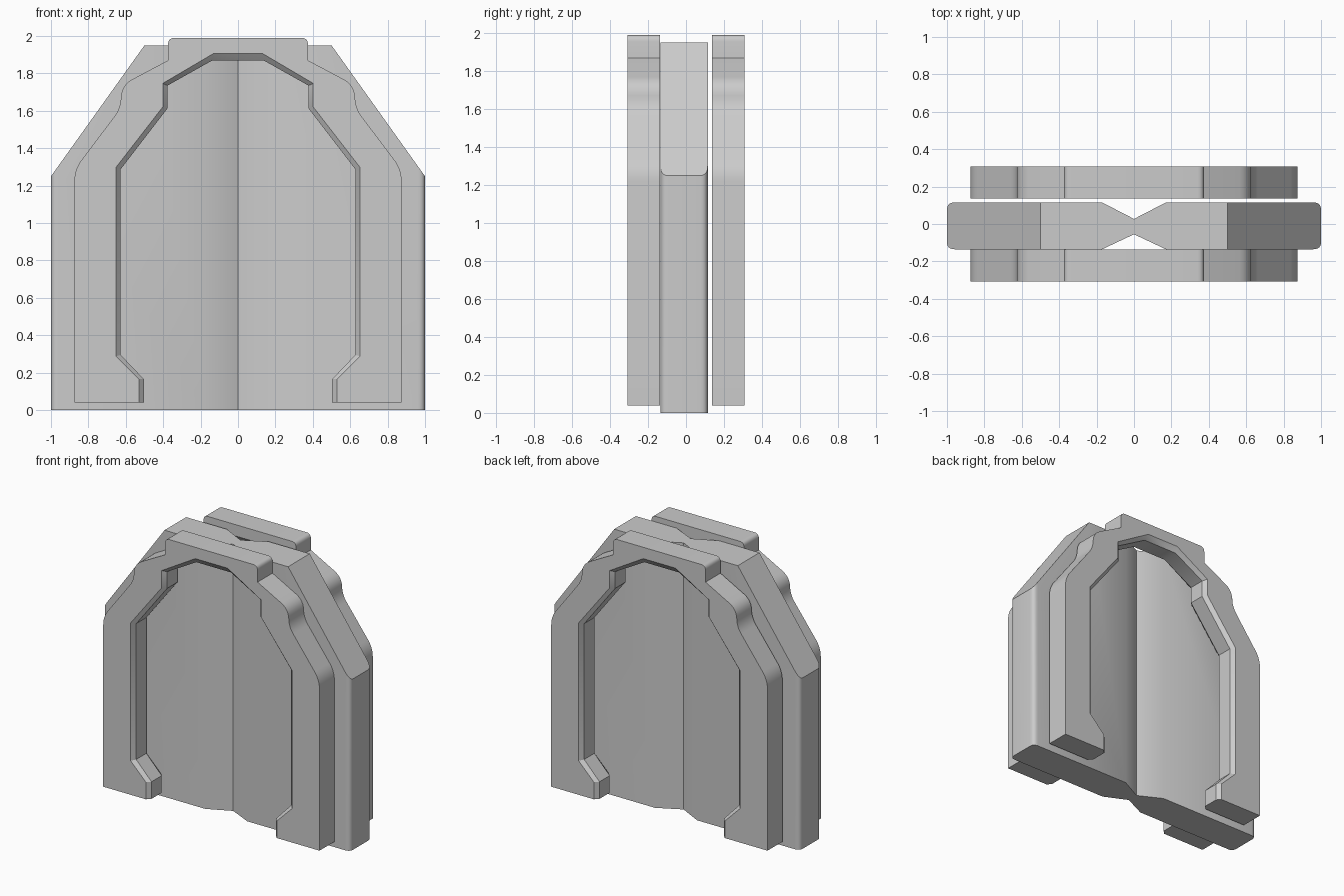
import bpy, bmesh
from mathutils import Vector

if "Cube" in bpy.data.objects:
    bpy.data.objects.remove(bpy.data.objects["Cube"])


def fillet(points, steps=6):
    """Round each (a, b, t) corner, t = distance from the corner to the curve start."""
    out = []
    for i, (a, b, t) in enumerate(points):
        c = Vector((a, b))
        if t == 0:
            out.append(c)
            continue
        p = Vector(points[i - 1][:2])
        n = Vector(points[(i + 1) % len(points)][:2])
        s = c + (p - c).normalized() * t
        e = c + (n - c).normalized() * t
        for k in range(steps + 1):
            u = k / steps
            out.append(s * (1 - u) ** 2 + c * 2 * u * (1 - u) + e * u * u)
    return [tuple(v) for v in out]


def flip(points):
    return [(-p[0],) + tuple(p[1:]) for p in reversed(points)]


def loft(bm, rings):
    """Skin a stack of closed rings and cap both ends."""
    loops = [[bm.verts.new(p) for p in ring] for ring in rings]
    for lo, hi in zip(loops, loops[1:]):
        for i in range(len(lo)):
            bm.faces.new((lo[i - 1], lo[i], hi[i], hi[i - 1]))
    bm.faces.new(loops[0])
    bm.faces.new(loops[-1])


def finish(bm, name):
    bmesh.ops.recalc_face_normals(bm, faces=bm.faces[:])
    mesh = bpy.data.meshes.new(name)
    bm.to_mesh(mesh)
    bm.free()
    obj = bpy.data.objects.new(name, mesh)
    bpy.context.collection.objects.link(obj)
    bpy.ops.object.select_all(action='DESELECT')
    obj.select_set(True)
    bpy.context.view_layer.objects.active = obj
    bpy.ops.object.shade_smooth_by_angle(angle=0.55)
    return obj


# Central panel: rounded slab with a V groove on each face
half = [(0, -0.055, 0), (0.17, -0.135, 0), (1, -0.135, 0.04),
        (1, 0.115, 0.04), (0.17, 0.115, 0), (0, 0.027, 0)]
section = fillet(half + flip(half[1:-1]))
bm = bmesh.new()
loft(bm, [[(x, y, z) for x, y in section] for z in (0, 1.95)])
# Sloped shoulders
for side in (1, -1):
    bmesh.ops.bisect_plane(bm, geom=bm.verts[:] + bm.edges[:] + bm.faces[:],
                           plane_co=(side, 0, 1.25), plane_no=(0.7 * side, 0, 0.5),
                           clear_outer=True)
    rim = [e for e in bm.edges if e.is_boundary]
    bmesh.ops.holes_fill(bm, edges=rim, sides=0)
finish(bm, "central_panel")

# Arch frame profiles (right half, bottom to top)
outer = fillet([(0.5, 0.04, 0), (0.875, 0.04, 0), (0.875, 1.286, 0.065),
                (0.626, 1.616, 0.06), (0.626, 1.736, 0.07), (0.374, 1.87, 0),
                (0.374, 1.99, 0.035), (0, 1.99, 0)])[1:-1]
throat = [(0.503, 0.04), (0.503, 0.165), (0.627, 0.295), (0.627, 1.288),
          (0.377, 1.613), (0.377, 1.735), (0.14, 1.868)]
mouth = [(0.53, 0.04), (0.53, 0.165), (0.653, 0.288), (0.653, 1.297),
         (0.402, 1.621), (0.402, 1.747), (0.13, 1.907)]


def frame_ring(inner, y):
    left_inner = [(-x, z) for x, z in inner]
    ring = outer + flip(outer) + left_inner + inner[::-1]
    return [(x, y, z) for x, z in ring]


bm = bmesh.new()
loft(bm, [frame_ring(mouth, -0.086), frame_ring(throat, -0.059),
          frame_ring(throat, 0.059), frame_ring(mouth, 0.086)])
front = finish(bm, "front_arch_frame")
front.location.y = -0.222

# Matching frame on the back
back = front.copy()
back.name = "back_arch_frame"
back.location.y = 0.222
bpy.context.collection.objects.link(back)
